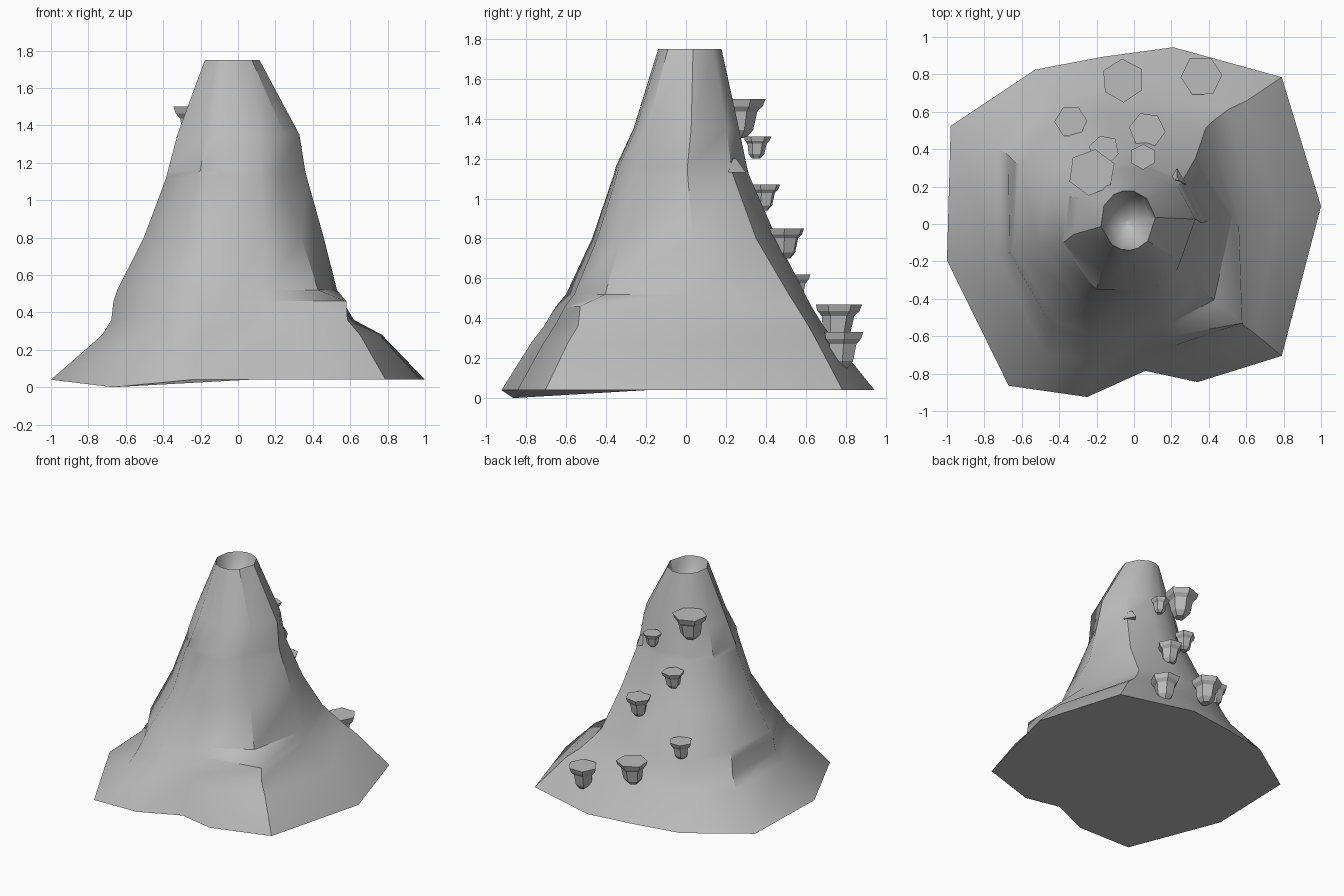
import bpy
import bmesh
import math
import random
from mathutils import Vector

random.seed(4)

default_cube = bpy.data.objects.get("Cube")
if default_cube:
    bpy.data.objects.remove(default_cube, do_unlink=True)

# Single stone colour
stone = bpy.data.materials.new("grey stone")
stone.use_nodes = True
stone.diffuse_color = (0.5, 0.5, 0.5, 1)
stone.node_tree.nodes["Principled BSDF"].inputs["Base Color"].default_value = stone.diffuse_color


def finish(bm, name, angle):
    """Turn a bmesh into a named, shaded stone object."""
    bmesh.ops.recalc_face_normals(bm, faces=bm.faces)
    mesh = bpy.data.meshes.new(name)
    bm.to_mesh(mesh)
    bm.free()
    mesh.materials.append(stone)
    obj = bpy.data.objects.new(name, mesh)
    bpy.context.collection.objects.link(obj)
    bpy.ops.object.select_all(action="DESELECT")
    obj.select_set(True)
    bpy.context.view_layer.objects.active = obj
    bpy.ops.object.shade_smooth_by_angle(angle=math.radians(angle))


def loft(bm, rings):
    """Join rings of equal length with quads and cap both ends."""
    loops = [[bm.verts.new(point) for point in ring] for ring in rings]
    count = len(loops[0])
    for lower, upper in zip(loops, loops[1:]):
        for i in range(count):
            j = (i + 1) % count
            bm.faces.new((lower[i], lower[j], upper[j], upper[i]))
    bm.faces.new(list(reversed(loops[0])))
    bm.faces.new(loops[-1])


# Mountain: the angular footprint shrinks and rounds off towards the crater
footprint = [(1, .09), (.79, .78), (.21, .94), (-.16, .89), (-.53, .82), (-.98, .52),
             (-1, -.2), (-.67, -.87), (-.25, -.93), (.06, -.79), (.34, -.85), (.79, -.71)]
BACK_RIDGE = 1
LEFT_GULLY = 6
FRONT_GULLY = 7
FRONT_RIDGE = 11


def mountain_ring(height, left, right, front, back, roundness, push=None):
    """Fit the footprint, blended towards a circle, into the given extents."""
    push = push or {}
    middle = Vector(((left + right) / 2, (front + back) / 2))
    half = Vector(((right - left) / 2, (back - front) / 2))
    ring = []
    for i, (x, y) in enumerate(footprint):
        corner = Vector((x, y / .935))
        shape = corner.lerp(corner.normalized(), roundness)
        push_x, push_y = push.get(i, (1, 1))
        ring.append(Vector((middle.x + shape.x * half.x * push_x,
                            middle.y + shape.y * half.y * push_y, height)))
    return ring


base = mountain_ring(.04, -1, 1, -.93, .94, 0)
base[FRONT_GULLY].z = 0
slopes = [
    base,
    mountain_ring(.28, -.75, .77, -.78, .75, .1,
                  {FRONT_RIDGE: (1.08, 1), BACK_RIDGE: (1, 1.07),
                   FRONT_GULLY: (.97, .97), LEFT_GULLY: (.97, 1)}),
    mountain_ring(.36, -.70, .62, -.72, .69, .2,
                  {FRONT_RIDGE: (1.22, 1), BACK_RIDGE: (1.08, 1.1),
                   FRONT_GULLY: (.96, .96), LEFT_GULLY: (.97, 1)}),
    mountain_ring(.46, -.67, .56, -.66, .63, .3,
                  {FRONT_RIDGE: (1.34, 1.08), BACK_RIDGE: (1.03, 1.1), FRONT_GULLY: (.95, .95)}),
    # Small shelf on the front right ridge, where the skirt meets the cliff
    mountain_ring(.52, -.65, .53, -.61, .6, .35,
                  {FRONT_RIDGE: (1.08, .9), BACK_RIDGE: (1, 1.08), FRONT_GULLY: (.95, .95)}),
    mountain_ring(.8, -.51, .46, -.48, .46, .6, {FRONT_RIDGE: (1, .93), FRONT_GULLY: (.93, .93)}),
    # Overhanging ledge where the upper front left ridge begins
    mountain_ring(1.12, -.39, .37, -.37, .32, .75, {FRONT_RIDGE: (.87, .95)}),
    mountain_ring(1.16, -.38, .36, -.36, .31, .75,
                  {FRONT_RIDGE: (.87, .95), FRONT_GULLY: (.85, 1.15)}),
    mountain_ring(1.35, -.33, .33, -.27, .27, .8,
                  {FRONT_RIDGE: (1.03, 1.03), FRONT_GULLY: (.87, 1.12)}),
    mountain_ring(1.75, -.18, .115, -.14, .18, 1),
]

# Crater bowl continues inward from the rim
rim = slopes[-1]
axis = sum(rim, Vector()) / len(rim)
for scale, depth in ((.85, .08), (.5, .16), (.05, .2)):
    slopes.append([axis + (point - axis) * scale - Vector((0, 0, depth)) for point in rim])

body = bmesh.new()
loft(body, slopes)
finish(body, "mountain", 40)


# Hexagonal stepping stones up the back, each with a chunky stem leaning into the slope
def stepping_stone(name, x, y, top, radius, turn):
    profile = [(.32, -1.55), (.58, -1.25), (.7, -.5), (.9, -.3), (1, 0)]
    wobble = [random.uniform(.94, 1.04) for side in range(6)]
    rings = []
    for width, drop in profile:
        lean = .07 * drop * radius
        ring = []
        for side in range(6):
            angle = math.radians(turn + side * 60)
            reach = radius * width * wobble[side]
            ring.append((x + reach * math.cos(angle), y + lean + reach * math.sin(angle),
                         top + drop * radius))
        rings.append(ring)
    bm = bmesh.new()
    loft(bm, rings)
    finish(bm, name, 20)


stepping_stone("lowest_step", .36, .79, .33, .116, 3)
stepping_stone("second_step", -.06, .765, .47, .116, 32)
stepping_stone("third_step", -.335, .55, .62, .088, 2)
stepping_stone("fourth_step", .07, .505, .85, .097, -7)
stepping_stone("fifth_step", -.16, .395, 1.07, .083, 45)
stepping_stone("sixth_step", .05, .36, 1.31, .07, 30)
stepping_stone("highest_step", -.225, .275, 1.5, .126, 22)


# Small jagged ledge on the back right slope
ledge = bmesh.new()
bmesh.ops.create_cone(ledge, cap_ends=True, segments=3, radius1=.06, radius2=.012, depth=.07)
for vert in ledge.verts:
    vert.co += Vector((.23, .24, 1.165))
finish(ledge, "back_ledge", 20)
